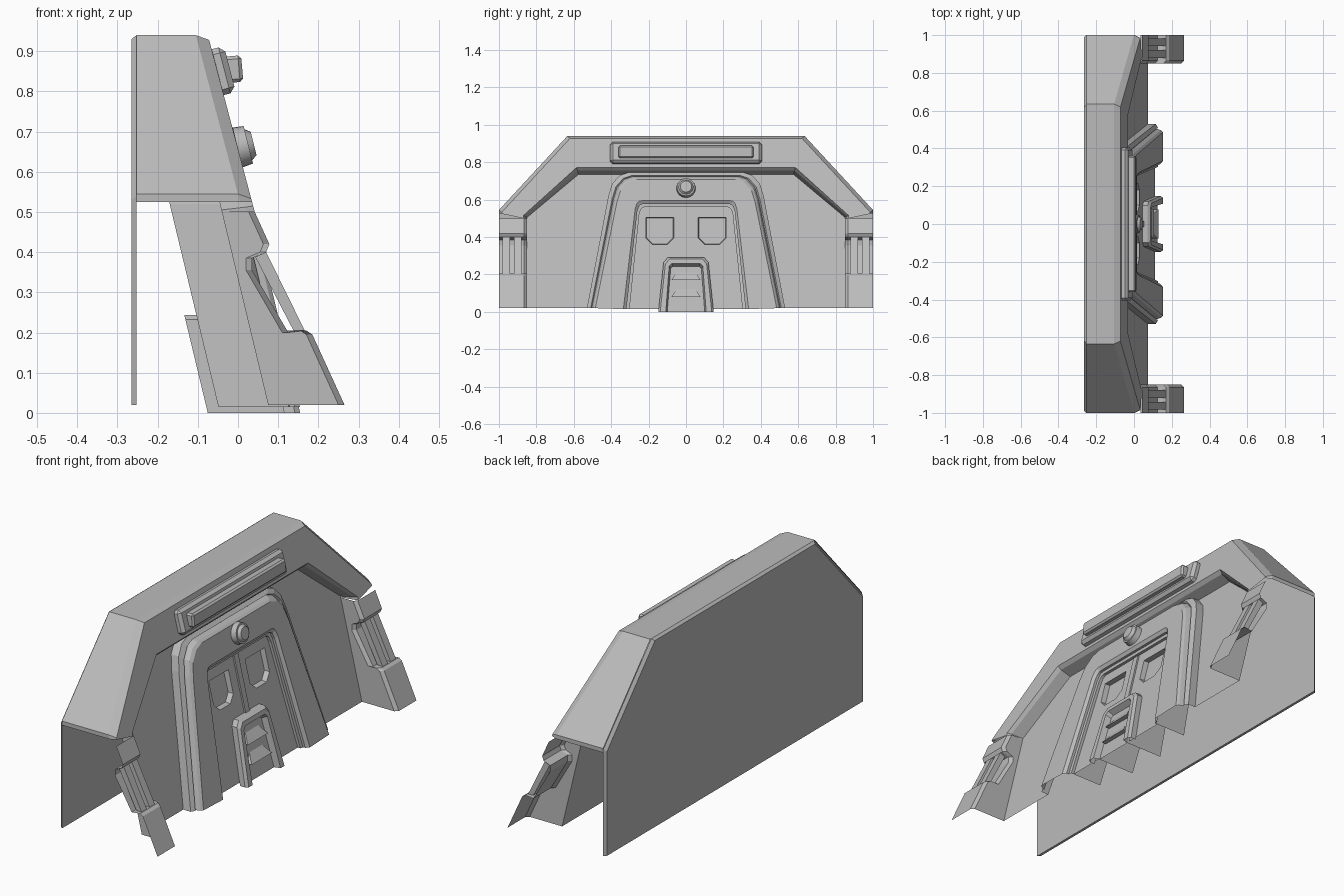
import bpy, bmesh, math
from mathutils import Matrix

cube = bpy.data.objects.get("Cube")
if cube:
    bpy.data.objects.remove(cube)

grey = bpy.data.materials.new("plain_grey")
grey.use_nodes = True
grey.diffuse_color = (0.5, 0.5, 0.5, 1)
grey.node_tree.nodes["Principled BSDF"].inputs["Base Color"].default_value = (0.5, 0.5, 0.5, 1)

SLOPE = 0.24


def wall_x(z):
    return 0.075 - (z - 0.02) * SLOPE


def front_x(z):
    return 0.035 - (z - 0.525) * 0.265


def arch(half):
    """Mirror the +y half of an arch (bottom to top) into a full one."""
    return half + [(-y, z) for y, z in reversed(half)]


def inset(half, t):
    """Shrink a half arch, keeping its foot on the same level."""
    return [(y - t, z if i == 0 else z - t * 0.8) for i, (y, z) in enumerate(half)]


def on_wall(half, d):
    return [(wall_x(z) + d, y, z) for y, z in arch(half)]


def on_front(half, d=0):
    return [(front_x(z) + d, y, z) for y, z in arch(half)]


def finish(name, bm):
    bmesh.ops.remove_doubles(bm, verts=bm.verts, dist=0.0005)
    bmesh.ops.recalc_face_normals(bm, faces=bm.faces)
    mesh = bpy.data.meshes.new(name)
    bm.to_mesh(mesh)
    bm.free()
    mesh.materials.append(grey)
    obj = bpy.data.objects.new(name, mesh)
    bpy.context.collection.objects.link(obj)
    return obj


def loft(name, loops, closed=False, cap_start=False, cap_end=False):
    """Skin neighbouring loops of equal length."""
    bm = bmesh.new()
    rows = [[bm.verts.new(p) for p in loop] for loop in loops]
    n = len(rows[0])
    for a, b in zip(rows, rows[1:]):
        for i in range(n if closed else n - 1):
            j = (i + 1) % n
            bm.faces.new((a[i], a[j], b[j], b[i]))
    if cap_start:
        bm.faces.new(rows[0])
    if cap_end:
        bm.faces.new(rows[-1])
    return finish(name, bm)


def sheet(name, outer, holes=()):
    """Flat surface with holes."""
    bm = bmesh.new()
    for loop in (outer, *holes):
        vs = [bm.verts.new(p) for p in loop]
        for i, v in enumerate(vs):
            bm.edges.new((v, vs[(i + 1) % len(vs)]))
    bmesh.ops.triangle_fill(bm, edges=bm.edges[:], use_beauty=True)
    return finish(name, bm)


def box(name, centre, size, tilt, bevel):
    bm = bmesh.new()
    bmesh.ops.create_cube(bm, size=1, matrix=Matrix.Diagonal((*size, 1)))
    bmesh.ops.bevel(bm, geom=bm.edges[:], offset=bevel, segments=1, affect='EDGES')
    bm.transform(Matrix.Translation(centre) @ Matrix.Rotation(tilt, 4, 'Y'))
    return finish(name, bm)


# Back plate
plate = [(1, 0.02), (1, 0.54), (0.63, 0.94)]
loft("back_plate", [[(x, y, z) for y, z in arch(h)] for x, h in
     ((-0.265, inset(plate, 0.012)), (-0.252, plate))], True, True, True)

# Hood over the top, with a bevelled front rim
hood = [(1, 0.525), (1, 0.545), (0.635, 0.94)]
rim = inset(hood, 0.015)
loft("hood", [[(-0.252, y, z) for y, z in arch(hood)], on_front(hood, -0.03), on_front(rim)])

# Front surround and its stepped inner edge
opening = [(0.87, 0.50), (0.87, 0.515), (0.585, 0.772)]
step = [(0.862, 0.50), (0.862, 0.512), (0.58, 0.755)]
recess = [(0.85, 0.50), (0.85, 0.505), (0.575, 0.735)]
loft("surround", [on_front(rim), on_front(opening), on_front(step, -0.02), on_wall(recess, 0)])

# Recessed wall around the doorway
bay = [(0.53, 0.02), (0.415, 0.62), (0.395, 0.685), (0.355, 0.73), (0.31, 0.745)]
wall = [(0.85, 0.02)] + recess[1:]
sheet("recessed_wall", on_wall(wall, 0) + on_wall(bay, 0)[::-1])

# Doorway frame, stepped outside and inside
inner = [(0.335, 0.015), (0.272, 0.55), (0.262, 0.58), (0.25, 0.592), (0.235, 0.595)]
door = [(0.302, 0.015), (0.25, 0.52), (0.243, 0.545), (0.235, 0.555), (0.225, 0.56)]
middle = [((a + c) / 2, (b + d) / 2) for (a, b), (c, d) in zip(inner, door)]
loft("doorway_frame", [on_wall(h, d) for h, d in (
    (bay, 0), (bay, 0.04), (inset(bay, 0.02), 0.052), (inset(bay, 0.026), 0.045),
    (inset(bay, 0.034), 0.068), (inset(bay, 0.045), 0.078), (inner, 0.078),
    (middle, 0.065), (middle, 0.052), (door, 0.05), (door, 0.03), (door, -0.125))])

# Door with two sunken windows
DOOR = 0.035
pane = [(0.065, 0.505), (0.215, 0.505), (0.215, 0.395), (0.18, 0.36), (0.1, 0.36), (0.065, 0.395)]


def pane_loop(side, shrink, d):
    return [(wall_x(z) + d, side * (0.14 + (y - 0.14) * shrink), 0.435 + (z - 0.435) * shrink)
            for y, z in pane]


sheet("door", on_wall(door, DOOR), [pane_loop(s, 1, DOOR) for s in (1, -1)])
for side, label in ((1, "left"), (-1, "right")):
    loft(label + "_window", [pane_loop(side, 1, DOOR), pane_loop(side, 0.95, DOOR - 0.025)],
         True, False, True)
seam = [(0.016, 0.28), (0.016, 0.555)]
loft("door_seam", [on_wall(seam, DOOR), on_wall(seam, DOOR + 0.008)], True, False, True)

# Vent housing at the foot of the door
vent = [(0.148, 0), (0.12, 0.265), (0.098, 0.29)]
mouth = [(0.108, 0), (0.09, 0.245), (0.075, 0.26)]
grille = [(0.1, 0), (0.082, 0.232), (0.07, 0.243)]
loft("vent_housing", [on_wall(h, d) for h, d in (
    (vent, DOOR), (vent, 0.062), (inset(vent, 0.01), 0.075), (mouth, 0.075),
    (grille, 0.045), (grille, -0.155))])
sheet("vent_panel", on_wall(grille, 0.045))
for z in (0.08, 0.17):
    def slat(d):
        return [(wall_x(h) + e, y, h) for y, h, e in (
            (-0.078, z, d), (0.078, z, d), (0.05, z + 0.042, 0.046), (-0.05, z + 0.042, 0.046))]
    loft("vent_slat", [slat(0.045), slat(0.068)], True, False, True)

# Round lamp over the door
bm = bmesh.new()
tilt = Matrix.Rotation(math.radians(90 - 14), 4, 'Y')
for radius, top, depth, lift in ((0.052, 0.048, 0.035, 0.012), (0.04, 0.03, 0.014, 0.036)):
    bmesh.ops.create_cone(bm, cap_ends=True, segments=24, radius1=radius, radius2=top, depth=depth,
                          matrix=Matrix.Translation((-0.003, 0, 0.66)) @ tilt
                          @ Matrix.Translation((0, 0, lift)))
lamp = finish("lamp", bm)
bpy.context.view_layer.objects.active = lamp
lamp.select_set(True)
bpy.ops.object.shade_smooth_by_angle(angle=math.radians(30))

# Light bar on the surround
lean = -math.radians(14.6)
box("light_bar_base", (-0.042, 0, 0.85), (0.045, 0.81, 0.118), lean, 0.014)
box("light_bar_lens", (-0.012, 0, 0.855), (0.045, 0.72, 0.066), lean / 3, 0.008)

# Legs: stepped front strip, inner cheek and two struts on each side
profile = [(front_x(0.5), 0.50), (0.078, 0.42), (0.07, 0.40), (0.035, 0.385), (0.035, 0.355),
           (0.125, 0.20), (0.17, 0.205), (0.185, 0.195), (0.265, 0.02)]
strut = [(0.043, 0.388), (0.07, 0.40), (0.166, 0.205), (0.138, 0.205)]
for side, label in ((1, "left"), (-1, "right")):
    loft(label + "_leg", [[(x, side, z) for x, z in profile],
                          [(x, side * 0.865, z) for x, z in profile],
                          [(x - 0.015, side * 0.85, z) for x, z in profile],
                          [(wall_x(z), side * 0.85, z) for x, z in profile]])
    for y in (0.9, 0.962):
        loft(label + "_strut", [[(x, side * (y + w), z) for x, z in strut] for w in (-0.02, 0.02)],
             True, True, True)
